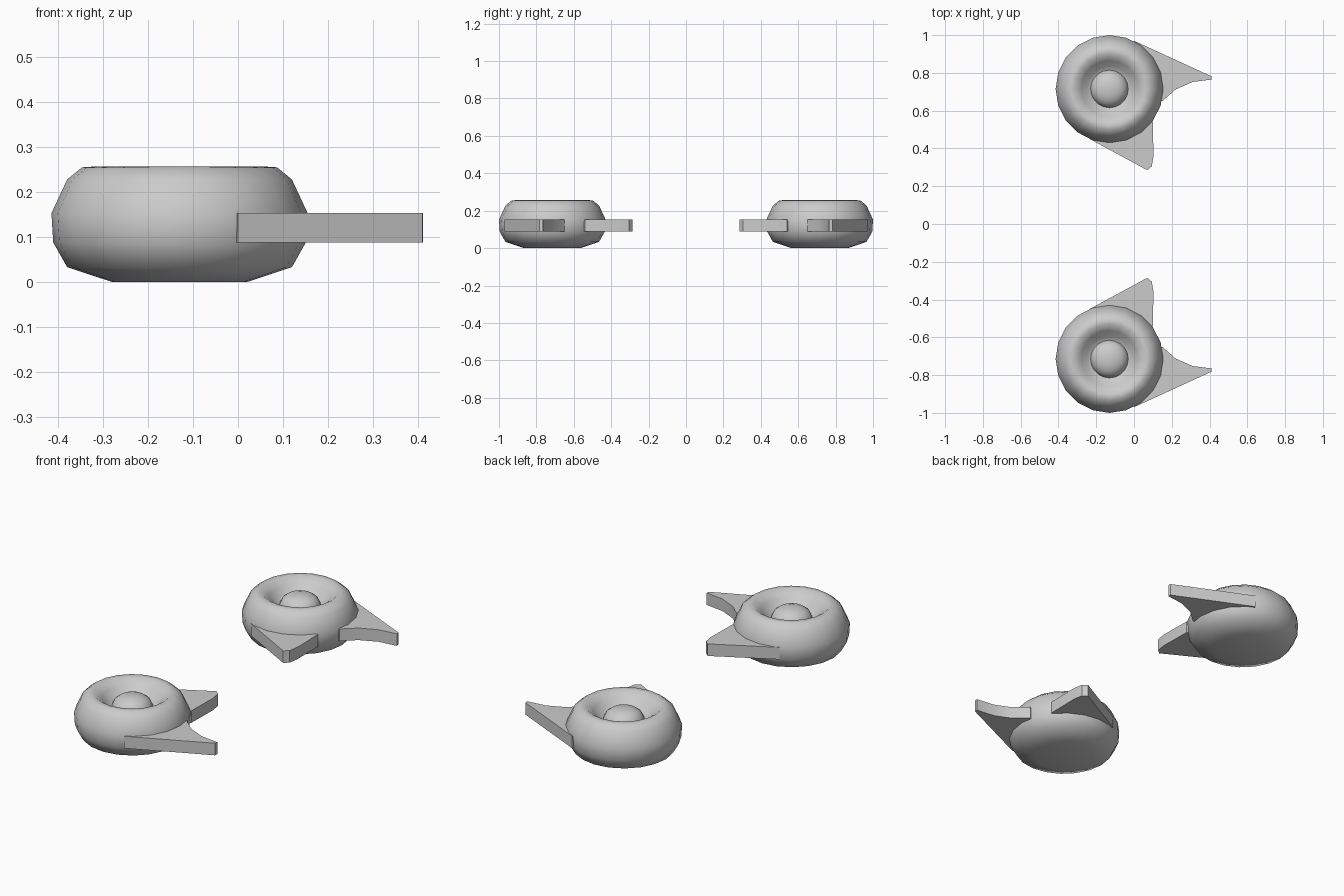
import bpy, bmesh, math

if "Cube" in bpy.data.objects:
    bpy.data.objects.remove(bpy.data.objects["Cube"])

CX, CY = -0.13, 0.715
SEGMENTS = 20


def finish(name, bm, smooth_angle=None):
    bmesh.ops.recalc_face_normals(bm, faces=bm.faces)
    mesh = bpy.data.meshes.new(name)
    bm.to_mesh(mesh)
    bm.free()
    obj = bpy.data.objects.new(name, mesh)
    bpy.context.collection.objects.link(obj)
    if smooth_angle:
        bpy.ops.object.select_all(action='DESELECT')
        obj.select_set(True)
        bpy.context.view_layer.objects.active = obj
        bpy.ops.object.shade_smooth_by_angle(angle=math.radians(smooth_angle))
    return obj


def lathe(name, profile, side, angle):
    """Revolve (radius, z) points; the first and last points lie on the axis."""
    bm = bmesh.new()
    rings = []
    for r, z in profile:
        count = SEGMENTS if r > 0 else 1
        rings.append([bm.verts.new((
            CX + r * math.cos(2 * math.pi * i / SEGMENTS),
            side * (CY + r * math.sin(2 * math.pi * i / SEGMENTS)), z))
            for i in range(count)])
    for a, b in zip(rings, rings[1:]):
        for i in range(SEGMENTS):
            j = (i + 1) % SEGMENTS
            if len(a) == 1:
                bm.faces.new((a[0], b[i], b[j]))
            elif len(b) == 1:
                bm.faces.new((a[i], a[j], b[0]))
            else:
                bm.faces.new((a[i], a[j], b[j], b[i]))
    return finish(name, bm, angle)


def plate(name, outline, side, z0=0.088, z1=0.153):
    """Extrude a flat outline upwards."""
    bm = bmesh.new()
    face = bm.faces.new([bm.verts.new((x, side * y, z0)) for x, y in outline])
    top = bmesh.ops.extrude_face_region(bm, geom=[face])['geom']
    bmesh.ops.translate(bm, vec=(0, 0, z1 - z0),
                        verts=[v for v in top if isinstance(v, bmesh.types.BMVert)])
    return finish(name, bm, 30)


# Rounded body with a dished top
body = [(0, 0), (0.15, 0), (0.25, 0.033), (0.281, 0.088), (0.285, 0.153),
        (0.25, 0.228), (0.217, 0.255), (0.187, 0.257), (0.15, 0.228),
        (0.12, 0.195), (0.09, 0.18), (0, 0.175)]
# Domed button in the dish
button = [(0, 0.17), (0.1, 0.17), (0.1, 0.19), (0.088, 0.215),
          (0.065, 0.232), (0.035, 0.241), (0, 0.244)]
# Long swept fin and short inner fin
long_fin = [(0.0, 0.97), (0.41, 0.782), (0.412, 0.765), (0.31, 0.752),
            (0.22, 0.712), (0.15, 0.65), (0.06, 0.69), (-0.05, 0.85)]
short_fin = [(-0.24, 0.453), (0.07, 0.285), (0.094, 0.305), (0.103, 0.36),
             (0.1, 0.54), (0.03, 0.62), (-0.13, 0.56)]

for label, side in (("back", 1), ("front", -1)):
    lathe(label + "_body", body, side, 60)
    lathe(label + "_button", button, side, 50)
    plate(label + "_long_fin", long_fin, side)
    plate(label + "_short_fin", short_fin, side)
